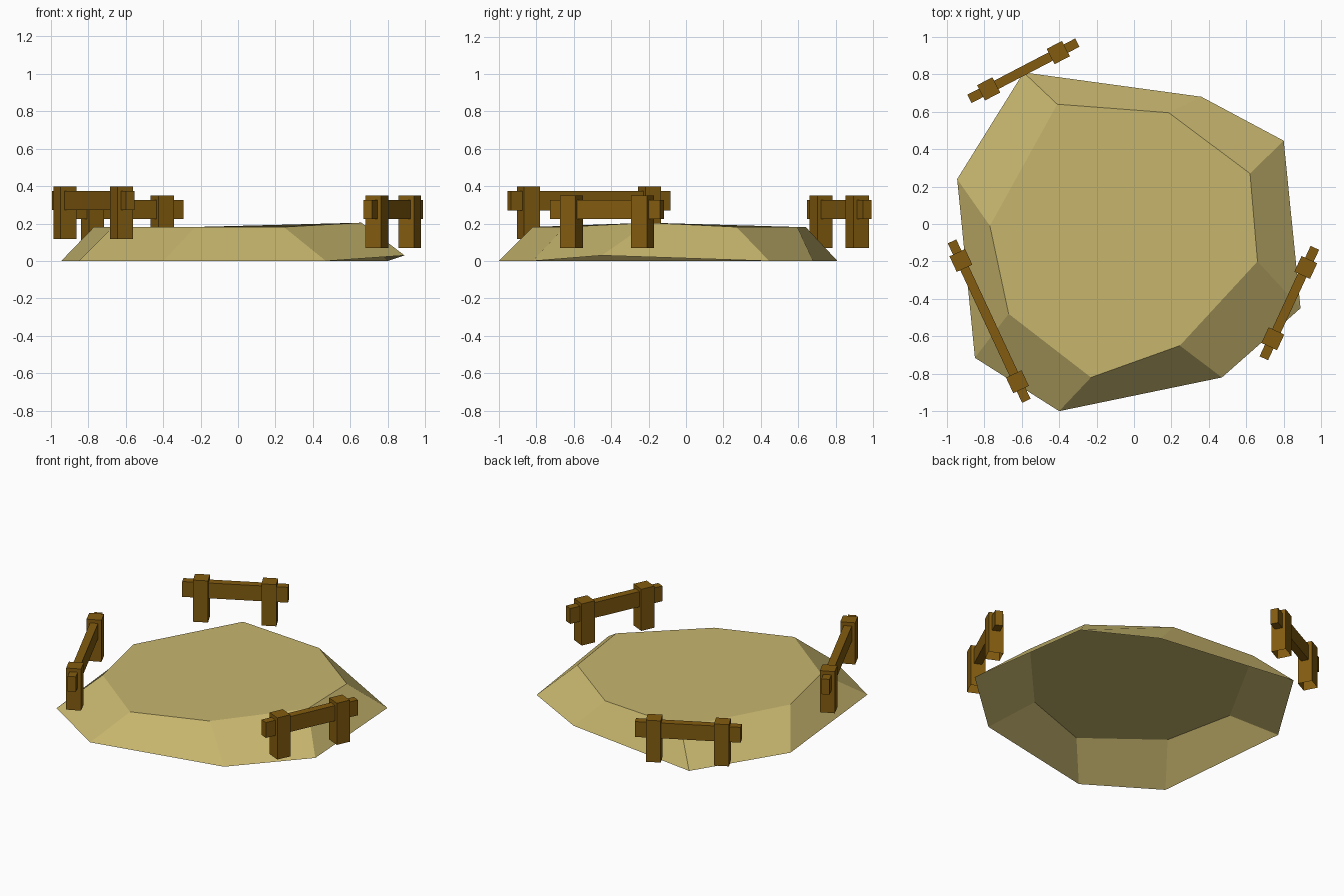
import bpy, bmesh, math
from mathutils import Matrix, Vector

if "Cube" in bpy.data.objects:
    bpy.data.objects.remove(bpy.data.objects["Cube"])


def material(name, rgb):
    m = bpy.data.materials.new(name)
    m.diffuse_color = (*rgb, 1)
    m.use_nodes = True
    m.node_tree.nodes["Principled BSDF"].inputs["Base Color"].default_value = m.diffuse_color
    return m


sand = material("sand", (0.57, 0.465, 0.155))
wood = material("brown wood", (0.227, 0.107, 0.005))


def finish(bm, name, mat):
    me = bpy.data.meshes.new(name)
    bm.to_mesh(me)
    bm.free()
    me.materials.append(mat)
    ob = bpy.data.objects.new(name, me)
    bpy.context.collection.objects.link(ob)
    return ob


# Low mound: irregular octagon, sloped sides, flat top, open underneath
foot = [(-.59, .81, 0), (-.945, .24, 0), (-.85, -.715, 0), (-.40, -1, 0),
        (.47, -.82, 0), (.89, -.45, .03), (.80, .445, 0), (.36, .68, 0)]
rim = [(-.41, .64, .182), (-.77, -.01, .182), (-.67, -.48, .182), (-.23, -.82, .182),
       (.245, -.65, .182), (.66, -.20, .205), (.62, .27, .182), (.185, .595, .182)]
bm = bmesh.new()
low = [bm.verts.new(p) for p in foot]
high = [bm.verts.new(p) for p in rim]
for i in range(8):
    j = (i + 1) % 8
    bm.faces.new((low[i], low[j], high[j], high[i]))
bm.faces.new(high)
finish(bm, "mound", sand)


def box(name, size, loc, angle, open_bottom=False):
    bm = bmesh.new()
    bmesh.ops.create_cube(bm, size=1, matrix=Matrix.Diagonal((*size, 1)))
    if open_bottom:
        down = [f for f in bm.faces if f.normal.z < -0.5]
        bmesh.ops.delete(bm, geom=down, context='FACES_ONLY')
    ob = finish(bm, name, wood)
    ob.location = loc
    ob.rotation_euler.z = angle


# Fences: a rail through two square posts
def fence(name, a, b, z0, rail_length):
    a, b = Vector(a), Vector(b)
    d, mid = b - a, (a + b) / 2
    angle = math.atan2(d.y, d.x)
    for i, p in enumerate((a, b)):
        box(f"{name}_post_{i + 1}", (.092, .092, .28), (p.x, p.y, z0 + .14), angle, True)
    box(f"{name}_rail", (rail_length, .05, .103), (mid.x, mid.y, z0 + .205), angle)


fence("left_fence", (-.925, -.195), (-.623, -.843), .118, .94)
fence("right_fence", (.742, -.613), (.918, -.232), .071, .65)
fence("back_fence", (-.777, .722), (-.405, .916), .071, .65)
